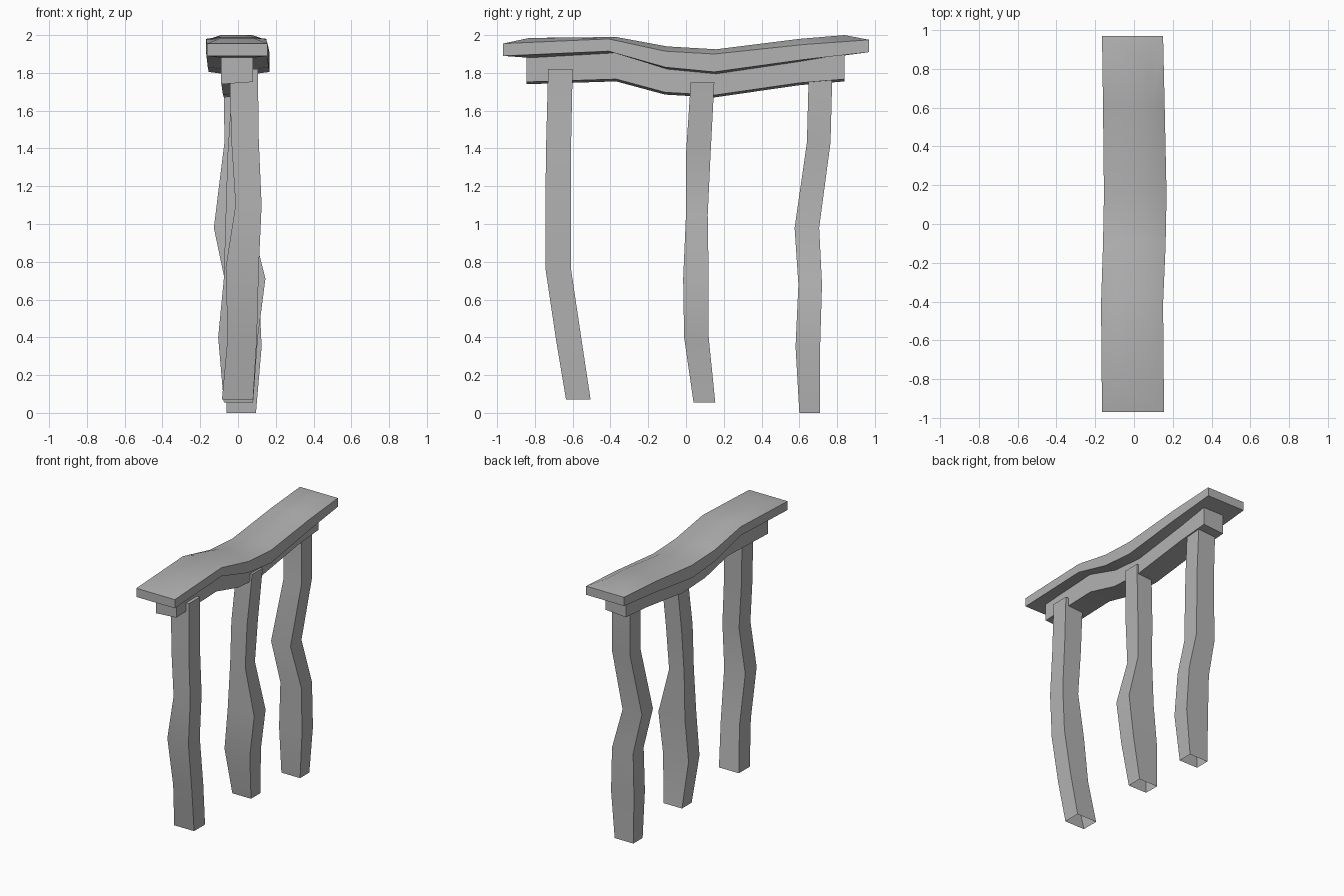
import bpy
import math

grey = bpy.data.materials.new("weathered_grey")
grey.diffuse_color = (0.45, 0.45, 0.45, 1)


def make(name, verts, faces):
    mesh = bpy.data.meshes.new(name)
    mesh.from_pydata(verts, [], faces)
    mesh.update()
    mesh.materials.append(grey)
    obj = bpy.data.objects.new(name, mesh)
    bpy.context.collection.objects.link(obj)
    # soft bends along the length, sharp long edges
    bpy.ops.object.select_all(action='DESELECT')
    obj.select_set(True)
    bpy.context.view_layer.objects.active = obj
    bpy.ops.object.shade_smooth_by_angle(angle=math.radians(35))
    return obj


def loft(name, rings, ends):
    """Skin equal-length rings; ends lists the faces closing (first, last) ring."""
    n = len(rings[0])
    verts = [v for r in rings for v in r]
    faces = []
    for k in range(len(rings) - 1):
        for i in range(n):
            j = (i + 1) % n
            faces.append((k*n + i, (k + 1)*n + i, (k + 1)*n + j, k*n + j))
    last = (len(rings) - 1) * n
    faces += [tuple(f) for f in ends[0]]
    faces += [tuple(last + i for i in reversed(f)) for f in ends[1]]
    return make(name, verts, faces)


# Cap plank: wavy, with sloped margins above and below
# (rim y, ridge y, left x, right x, ridge z, rim top z, rim bottom z)
cap = [
    (-0.97, -0.83, -0.165, 0.155, 1.985, 1.955, 1.89),
    (-0.41, -0.37, -0.17, 0.15, 1.99, 1.98, 1.915),
    (-0.11, -0.10, -0.16, 0.163, 1.94, 1.915, 1.83),
    (0.15, 0.16, -0.155, 0.168, 1.925, 1.90, 1.805),
    (0.62, 0.60, -0.16, 0.158, 1.98, 1.95, 1.87),
    (0.97, 0.84, -0.165, 0.15, 2.0, 1.975, 1.91),
]
rings = []
for y, yi, l, r, zr, zt, zb in cap:
    il, ir = l + 0.075, r - 0.075
    rings.append([(il, yi, zr), (ir, yi, zr), (r, y, zt), (r, y, zb),
                  (ir, yi, zb - 0.01), (il, yi, zb - 0.01), (l, y, zb), (l, y, zt)])
end = [(0, 1, 2, 7), (7, 2, 3, 6), (6, 3, 4, 5)]
loft("cap_plank", rings, (end, end))

# Support beam under the cap: (y, left x, right x, top z, bottom z)
beam = [
    (-0.845, -0.09, 0.08, 1.89, 1.74),
    (-0.37, -0.09, 0.08, 1.915, 1.755),
    (-0.11, -0.08, 0.08, 1.84, 1.685),
    (0.15, -0.075, 0.085, 1.81, 1.67),
    (0.60, -0.085, 0.08, 1.87, 1.735),
    (0.84, -0.09, 0.08, 1.91, 1.755),
]
rings = [[(l, y, t), (r, y, t), (r, y, b + 0.012), (l, y, b)] for y, l, r, t, b in beam]
loft("support_beam", rings, ([(0, 1, 2, 3)], [(0, 1, 2, 3)]))

# Crooked posts, open underneath: (z, left x, right x, front y, back y)
posts = {
    "front_post": [
        (0.07, -0.085, 0.08, -0.635, -0.505), (0.40, -0.055, 0.10, -0.69, -0.555),
        (0.77, -0.065, 0.11, -0.745, -0.61), (1.10, -0.013, 0.125, -0.745, -0.61),
        (1.44, -0.035, 0.11, -0.74, -0.608), (1.82, -0.045, 0.105, -0.73, -0.60)],
    "middle_post": [
        (0.055, -0.075, 0.08, 0.04, 0.155), (0.40, -0.105, 0.105, -0.01, 0.12),
        (0.71, -0.075, 0.145, -0.015, 0.12), (1.05, -0.065, 0.06, 0.0, 0.115),
        (1.37, -0.055, 0.075, 0.0, 0.13), (1.75, -0.03, 0.1, 0.025, 0.15)],
    "back_post": [
        (0.0, -0.06, 0.095, 0.60, 0.71), (0.35, -0.065, 0.125, 0.58, 0.71),
        (0.68, -0.065, 0.11, 0.595, 0.72), (0.98, -0.128, 0.033, 0.575, 0.705),
        (1.43, -0.072, 0.078, 0.64, 0.765), (1.80, -0.075, 0.07, 0.65, 0.775)],
}
for name, sections in posts.items():
    rings = [[(l, f, z), (l, b, z), (r, b, z), (r, f, z)] for z, l, r, f, b in sections]
    loft(name, rings, ([], [(0, 1, 2, 3)]))
